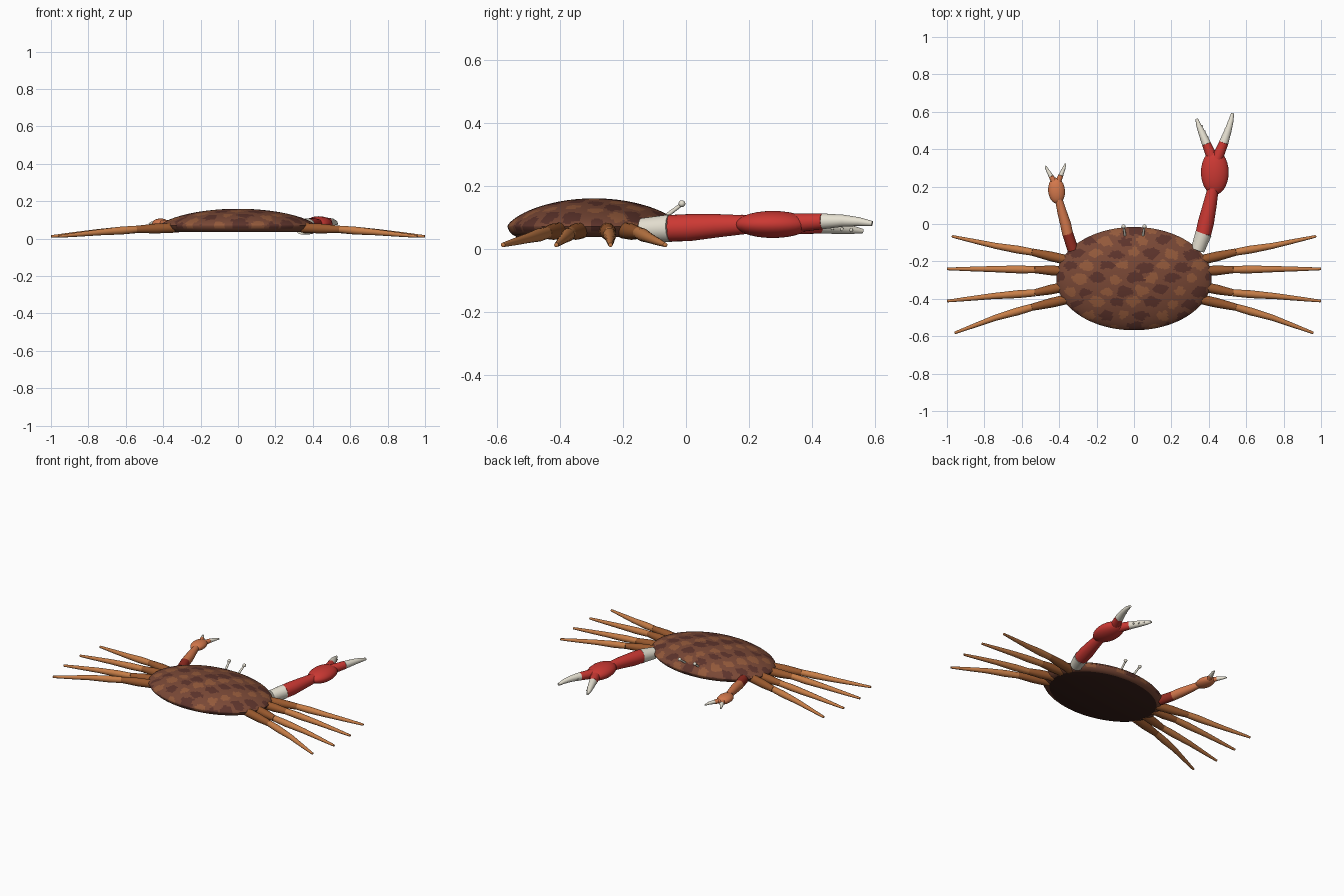
import bpy, bmesh, math, random
from mathutils import Vector, noise

if "Cube" in bpy.data.objects:
    bpy.data.objects.remove(bpy.data.objects["Cube"])

random.seed(4)


def mat(name, rgb):
    m = bpy.data.materials.new(name)
    m.diffuse_color = (*rgb, 1)
    m.use_nodes = True
    m.node_tree.nodes["Principled BSDF"].inputs["Base Color"].default_value = m.diffuse_color
    return m


SHELL = mat("shell brown", (.19, .064, .036))
DARK = mat("shell dark patch", (.107, .033, .024))
LIGHT = mat("shell light patch", (.29, .1, .043))
UNDER = mat("underside", (.04, .014, .01))
LEG = mat("leg orange", (.58, .21, .064))
LEG_IN = mat("leg brown", (.32, .1, .027))
RED = mat("claw red", (.6, .04, .033))
CREAM = mat("cream", (.79, .75, .64))
ORANGE = mat("small claw orange", (.66, .19, .073))
DEEP = mat("deep red", (.3, .025, .015))


def finish(bm, name, mats):
    bmesh.ops.recalc_face_normals(bm, faces=bm.faces)
    me = bpy.data.meshes.new(name)
    bm.to_mesh(me)
    bm.free()
    for m in mats:
        me.materials.append(m)
    me.shade_smooth()
    me.set_sharp_from_angle(angle=math.radians(40))
    ob = bpy.data.objects.new(name, me)
    bpy.context.collection.objects.link(ob)
    return ob


def skin(bm, rings):
    for a, b in zip(rings, rings[1:]):
        for i in range(len(a)):
            j = (i + 1) % len(a)
            bm.faces.new((a[i], a[j], b[j], b[i]))


def tube(name, pts, radii, m, sides=20):
    """Round tapered tube through a few points, capped."""
    bm = bmesh.new()
    pts = [Vector(p) for p in pts]
    rings = []
    for k, (p, r) in enumerate(zip(pts, radii)):
        d = (pts[min(k + 1, len(pts) - 1)] - pts[max(k - 1, 0)]).normalized()
        u = d.cross(Vector((0, 0, 1))).normalized()
        v = u.cross(d)
        rings.append([bm.verts.new(p + r * (math.cos(a) * u + math.sin(a) * v))
                      for a in (2 * math.pi * i / sides for i in range(sides))])
    skin(bm, rings)
    bm.faces.new(rings[0])
    bm.faces.new(rings[-1])
    return finish(bm, name, [m])


def ball(name, loc, size, m, turn=0, seg=28):
    bm = bmesh.new()
    bmesh.ops.create_uvsphere(bm, u_segments=seg, v_segments=seg // 2, radius=1)
    bmesh.ops.scale(bm, vec=size, verts=bm.verts)
    ob = finish(bm, name, [m])
    ob.location = loc
    ob.rotation_euler.z = turn
    return ob


# Carapace: domed oval, narrow rim, flat underside
bm = bmesh.new()
N, M, CY = 180, 50, -.292
prof = []
for k in range(1, M + 1):
    r = math.sin(k / M * math.pi / 2)
    prof.append((r, .07 + .09 * max(0, 1 - r * r) ** .68))
prof += [(.975, .054), (.94, .044), (.89, .037)]
rings = [[bm.verts.new((.415 * r * math.cos(a), CY + .276 * r * math.sin(a), z))
          for a in (2 * math.pi * i / N for i in range(N))] for r, z in prof]
skin(bm, rings)
top = bm.verts.new((0, CY, .16))
for i in range(N):
    bm.faces.new((top, rings[0][i], rings[0][(i + 1) % N]))
bm.faces.new(rings[-1]).material_index = 3

# Mottled patches on a staggered lattice, ragged edges
spots = []
for row in range(-4, 5):
    for col in range(-5, 6):
        spots.append((col * .1 + (row % 2) * .05 + random.uniform(-.012, .012),
                      CY + row * .066 + random.uniform(-.01, .01),
                      1 + (col + row // 2) % 2, random.uniform(.8, 1.1)))
for f in bm.faces:
    c = f.calc_center_median()
    if c.z < .06:
        continue
    n = noise.noise(Vector((c.x * 38, c.y * 38, 0))) * .5
    for sx, sy, kind, s in spots:
        w = .042 if kind == 1 else .036
        if math.hypot((c.x - sx) / w, (c.y - sy) / .027) < s + n:
            f.material_index = kind
            break
finish(bm, "carapace", [SHELL, DARK, LIGHT, UNDER])

# Eight walking legs: short inner segment, long tapered outer segment
LEGS = [((.34, -.197), (.545, -.15), (.74, -.117), (.972, -.066)),
        ((.36, -.252), (.53, -.244), (.76, -.241), (.998, -.24)),
        ((.36, -.333), (.53, -.368), (.76, -.386), (.998, -.412)),
        ((.34, -.398), (.545, -.445), (.74, -.501), (.958, -.582))]
for side, word in ((1, "right"), (-1, "left")):
    for n, path in enumerate(LEGS, 1):
        a, b, c, d = [Vector((side * x, y, z)) for (x, y), z
                      in zip(path, (.058, .05, .034, .012))]
        tube(f"{word}_leg_{n}_inner", [a, a.lerp(b, .5), b],
             (.026, .026, .019), LEG_IN)
        tube(f"{word}_leg_{n}_outer",
             [b, b.lerp(c, .4), c, c.lerp(d, .55), d, d + (d - c) * .01],
             (.019, .021, .016, .0115, .007, .003), LEG)

# Large right claw: cuff, arm, palm
tube("large_claw_cuff", [(.34, -.14, .06), (.372, -.05, .065)],
     (.037, .044), CREAM, 28)
tube("large_claw_arm",
     [(.371, -.052, .065), (.385, .01, .067), (.405, .1, .073), (.425, .2, .077)],
     (.042, .043, .037, .029), RED, 28)
ball("large_claw_palm", (.432, .276, .077), (.074, .12, .043), RED)


def finger(name, path, radii, base_mat, split):
    tube(name + "_base", path[:split + 1], radii[:split + 1], base_mat)
    tube(name + "_tip", path[split:], radii[split:], CREAM)


finger("large_claw_lower_finger",
       [(.42, .35, .076), (.388, .427, .072), (.362, .49, .066), (.345, .53, .06), (.335, .562, .056)],
       (.03, .024, .019, .013, .007), RED, 1)
finger("large_claw_upper_finger",
       [(.445, .35, .082), (.48, .435, .087), (.503, .5, .089), (.518, .55, .086), (.527, .592, .08)],
       (.03, .025, .019, .014, .008), RED, 1)
for k in range(3):
    t = k / 2
    ball(f"lower_finger_tooth_{k}", (.393 - .03 * t, .465 + .06 * t, .065 - .006 * t),
         (.006,) * 3, CREAM, seg=10)
    ball(f"upper_finger_tooth_{k}", (.473 + .033 * t, .47 + .075 * t, .086),
         (.006,) * 3, CREAM, seg=10)

# Small left claw
tube("small_claw_cuff", [(-.325, -.14, .062), (-.355, -.05, .067)],
     (.03, .029), DEEP)
tube("small_claw_arm",
     [(-.354, -.055, .067), (-.366, 0, .07), (-.385, .065, .075), (-.402, .13, .08)],
     (.029, .029, .025, .02), ORANGE)
ball("small_claw_palm", (-.414, .178, .081), (.045, .07, .027), ORANGE, .1)
finger("small_claw_outer_finger",
       [(-.425, .22, .082), (-.443, .255, .083), (-.462, .287, .082), (-.474, .31, .079)],
       (.017, .013, .009, .004), ORANGE, 1)
finger("small_claw_inner_finger",
       [(-.408, .22, .08), (-.391, .26, .083), (-.376, .295, .083), (-.366, .323, .079)],
       (.017, .013, .009, .004), ORANGE, 1)

# Eye stalks
for s, word in ((1, "right"), (-1, "left")):
    tube(f"{word}_eye_stalk", [(s * .046, -.075, .095), (s * .055, -.014, .141)],
         (.007, .006), CREAM, 14)
    ball(f"{word}_eye", (s * .056, -.013, .143), (.011,) * 3, CREAM, seg=16)
